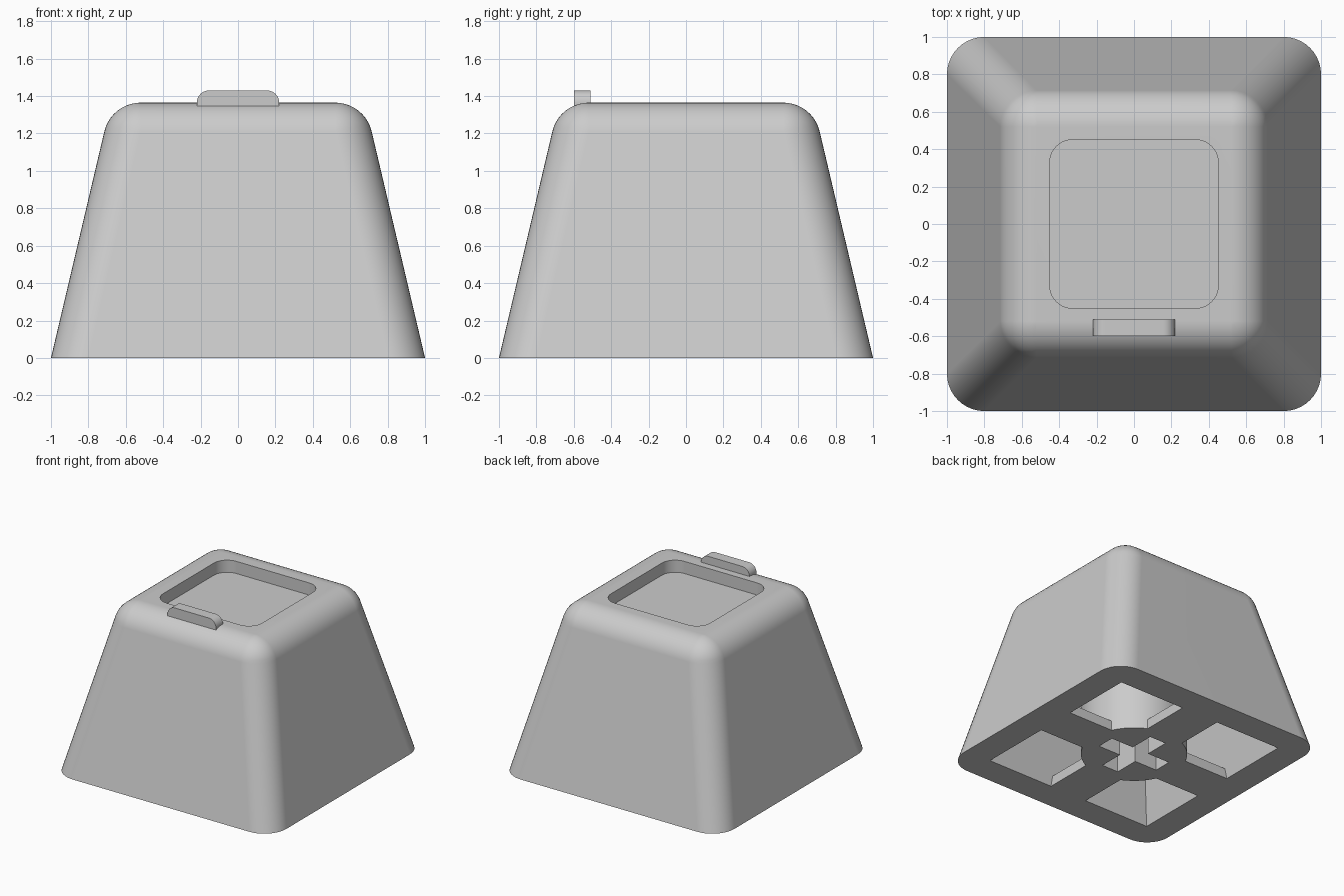
import bpy, bmesh
from math import sin, cos, pi, radians, atan

cube = bpy.data.objects.get("Cube")
if cube:
    bpy.data.objects.remove(cube, do_unlink=True)

GREY = (0.6, 0.6, 0.6, 1)
mat = bpy.data.materials.new("plain grey")
mat.use_nodes = True
mat.diffuse_color = GREY
mat.node_tree.nodes["Principled BSDF"].inputs["Base Color"].default_value = GREY

SEG = 10           # steps per rounded corner
HEIGHT = 1.365
SLOPE = 0.233      # inward lean of the walls
WALL = 0.77        # half width of the underside opening


def finish(name, bm, smooth=True):
    bmesh.ops.remove_doubles(bm, verts=bm.verts, dist=1e-4)
    bmesh.ops.recalc_face_normals(bm, faces=bm.faces)
    mesh = bpy.data.meshes.new(name)
    bm.to_mesh(mesh)
    bm.free()
    mesh.materials.append(mat)
    ob = bpy.data.objects.new(name, mesh)
    bpy.context.collection.objects.link(ob)
    if smooth:
        bpy.ops.object.select_all(action='DESELECT')
        ob.select_set(True)
        bpy.context.view_layer.objects.active = ob
        bpy.ops.object.shade_smooth_by_angle(angle=radians(30))
    return ob


def rounded_ring(bm, half, radius, z):
    """Square ring with rounded corners."""
    c = half - radius
    ring = []
    for k in range(4):
        mid = pi / 4 + k * pi / 2
        sx, sy = (1 if cos(mid) > 0 else -1), (1 if sin(mid) > 0 else -1)
        for i in range(SEG + 1):
            a = k * pi / 2 + i * pi / 2 / SEG
            ring.append(bm.verts.new((sx * c + radius * cos(a), sy * c + radius * sin(a), z)))
    return ring


def box(name, x0, x1, y0, y1, z0, z1):
    bm = bmesh.new()
    bmesh.ops.create_cube(bm, size=1)
    for v in bm.verts:
        v.co = (x1 if v.co.x > 0 else x0, y1 if v.co.y > 0 else y0, z1 if v.co.z > 0 else z0)
    return finish(name, bm, smooth=False)


# Cap shell: cavity ceiling, cavity walls, outer walls, rounded top, recess
lean = atan(SLOPE)
fillet = 0.2
ceiling = 1.12
rings = [(WALL - SLOPE * ceiling, 0, ceiling), (WALL, 0, 0), (1, 0.2, 0)]
for i in range(SEG + 1):
    a = lean + (pi / 2 - lean) * i / SEG
    rings.append((0.52 + fillet * cos(a), fillet * cos(a), HEIGHT - fillet + fillet * sin(a)))
rings += [(0.45, 0.12, HEIGHT), (0.45, 0.12, HEIGHT - 0.1)]

bm = bmesh.new()
loops = [rounded_ring(bm, *r) for r in rings]
for lower, upper in zip(loops, loops[1:]):
    n = len(lower)
    for i in range(n):
        j = (i + 1) % n
        bm.faces.new((lower[i], lower[j], upper[j], upper[i]))
bm.faces.new(loops[0])
bm.faces.new(loops[-1])
shell = finish("cap_shell", bm)
weighted = shell.modifiers.new("even shading", 'WEIGHTED_NORMAL')
weighted.keep_sharp = True

# Raised front bar with rounded upper corners
bm = bmesh.new()
w, z0, z1, r = 0.22, 1.345, 1.43, 0.065
outline = [(-w, z0), (w, z0)]
for start, cx in ((0, w - r), (pi / 2, r - w)):
    for i in range(SEG + 1):
        a = start + i * pi / 2 / SEG
        outline.append((cx + r * cos(a), z1 - r + r * sin(a)))
face = bm.faces.new([bm.verts.new((x, -0.6, z)) for x, z in outline])
ext = bmesh.ops.extrude_face_region(bm, geom=[face], use_keep_orig=True)
for v in ext["geom"]:
    if isinstance(v, bmesh.types.BMVert):
        v.co.y += 0.09
finish("front_bar", bm)

# Central stem with a cross-shaped socket
bm = bmesh.new()
bmesh.ops.create_cone(bm, cap_ends=True, segments=64, radius1=0.4, radius2=0.4, depth=ceiling)
bmesh.ops.translate(bm, verts=bm.verts, vec=(0, 0, ceiling / 2))
stem = finish("stem", bm)
for name, lx, ly in (("socket_cutter_x", 0.28, 0.075), ("socket_cutter_y", 0.075, 0.28)):
    cutter = box(name, -lx, lx, -ly, ly, -0.1, 0.6)
    cutter.hide_render = True
    cutter.hide_set(True)
    cut = stem.modifiers.new(name, 'BOOLEAN')
    cut.operation = 'DIFFERENCE'
    cut.solver = 'EXACT'
    cut.object = cutter

# Four low ribs joining the stem to the walls
for k, side in enumerate(("right", "back", "left", "front")):
    rib = box("rib_" + side, 0.362, WALL, -0.17, 0.17, 0, 0.08)
    rib.rotation_euler.z = k * pi / 2
